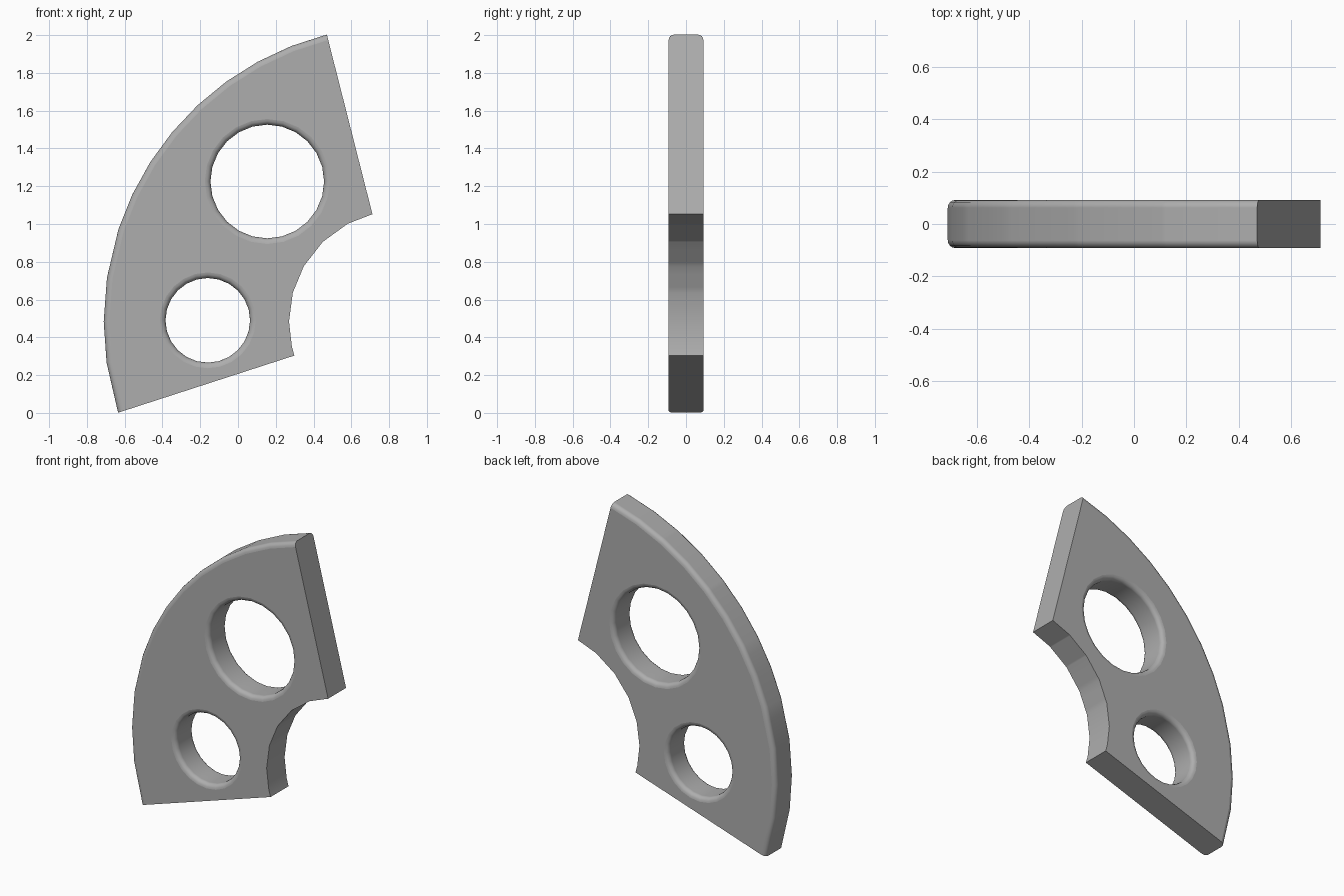
import bpy, bmesh
from math import sin, cos, pi, radians

if "Cube" in bpy.data.objects:
    bpy.data.objects.remove(bpy.data.objects["Cube"])

CX, CZ = 0.856, 0.484          # common centre of both arcs
R_OUT, R_IN = 1.567, 0.586
A0, A1 = 104.25, 197.95        # radial end cuts, degrees
HALF, FILLET, SEG = 0.092, 0.03, 4
OUTER = [A0 + 7.2 * i for i in range(9)] + [171.5, 180, 188, A1]
INNER = [A0, 118, 134, 150, 165, 180, 193, A1]


def chord(r, a, corners):
    """Radius at angle a of a faceted arc with the given corner angles."""
    for lo, hi in zip(corners, corners[1:]):
        if lo <= a <= hi:
            return r * cos(radians((hi - lo) / 2)) / cos(radians(a - (lo + hi) / 2))


def skin(name, rings):
    """Join equal rings of points into a solid."""
    bm = bmesh.new()
    vs = [[bm.verts.new(p) for p in ring] for ring in rings]
    n = len(vs[0])
    for a, b in zip(vs, vs[1:]):
        for i in range(n):
            j = (i + 1) % n
            bm.faces.new((a[i], a[j], b[j], b[i]))
    bm.faces.new(vs[0])
    bm.faces.new(vs[-1])
    bmesh.ops.recalc_face_normals(bm, faces=bm.faces)
    me = bpy.data.meshes.new(name)
    bm.to_mesh(me)
    bm.free()
    ob = bpy.data.objects.new(name, me)
    bpy.context.collection.objects.link(ob)
    return ob


# quarter-round offsets shared by rim and holes
arc = [(FILLET * sin(k * pi / 2 / SEG), FILLET * (1 - cos(k * pi / 2 / SEG)))
       for k in range(SEG + 1)]

# sector plate: cross-section with rounded outer edges, swept about the centre
rings = []
for a in sorted(set(OUTER + INNER)):
    ro, ri = chord(R_OUT, a, OUTER), chord(R_IN, a, INNER)
    front = [(ro - FILLET + s, -HALF + d) for s, d in arc]
    section = [(ri, -HALF)] + front + [(r, -y) for r, y in reversed(front)] + [(ri, HALF)]
    t = radians(a)
    rings.append([(CX + r * cos(t), y, CZ + r * sin(t)) for r, y in section])
plate = skin("sector_plate", rings)
bpy.context.view_layer.objects.active = plate
plate.select_set(True)


# round holes with softened rims on both faces
def cut_hole(x, z, r, n=24):
    rim = [(r + FILLET, -HALF - 0.03)] + [(r + FILLET - s, -HALF + d) for s, d in arc]
    prof = rim + [(q, -y) for q, y in reversed(rim)]
    cutter = skin("hole_cutter", [[(x + q * cos(2 * pi * i / n), y, z + q * sin(2 * pi * i / n))
                                   for i in range(n)] for q, y in prof])
    cutter.hide_render = True
    mod = plate.modifiers.new("hole", 'BOOLEAN')
    mod.operation, mod.solver, mod.object = 'DIFFERENCE', 'EXACT', cutter
    bpy.ops.object.modifier_apply(modifier=mod.name)
    bpy.data.objects.remove(cutter)


cut_hole(0.155, 1.225, 0.301)
cut_hole(-0.16, 0.49, 0.224)

# smooth curves, sharp corners, flat faces kept flat by weighted normals
bpy.ops.object.shade_smooth_by_angle(angle=radians(30))
flat = plate.modifiers.new("flat_faces", 'WEIGHTED_NORMAL')
flat.keep_sharp = True
flat.weight = 100
# thin faces near the holes share the flat direction, so split rims stay level
for f in plate.data.polygons:
    if abs(f.normal.y) > 0.999:
        f.use_smooth = False

# dark grey
grey = bpy.data.materials.new("dark_grey")
grey.diffuse_color = (0.42, 0.42, 0.42, 1)
grey.use_nodes = True
grey.node_tree.nodes["Principled BSDF"].inputs["Base Color"].default_value = grey.diffuse_color
plate.data.materials.clear()
plate.data.materials.append(grey)
for f in plate.data.polygons:
    f.material_index = 0
